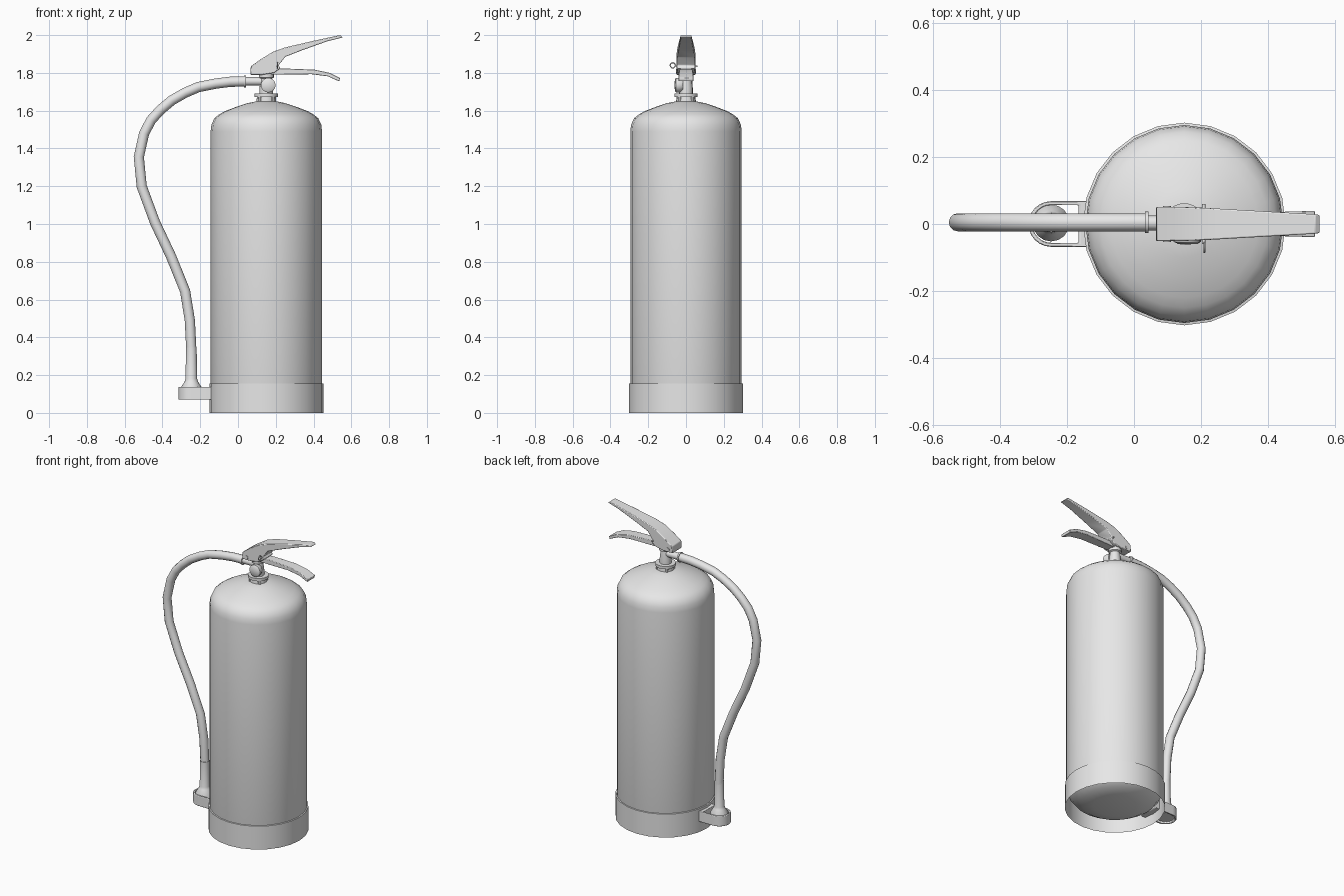
import bpy, bmesh, math
from mathutils import Vector, Matrix

cube = bpy.data.objects.get("Cube")
if cube:
    bpy.data.objects.remove(cube, do_unlink=True)

grey = bpy.data.materials.new("light_grey")
grey.use_nodes = True
grey.diffuse_color = (0.8, 0.8, 0.8, 1)
grey.node_tree.nodes["Principled BSDF"].inputs["Base Color"].default_value = (0.8, 0.8, 0.8, 1)

AXIS = 0.15        # tank centre line in x
HOSE_X = -0.247    # nozzle centre line in x


def finish(name, bm, angle=40, inward=False, bevel=0):
    """Turn a bmesh into a smooth-shaded object."""
    bmesh.ops.recalc_face_normals(bm, faces=bm.faces)
    if inward:
        bmesh.ops.reverse_faces(bm, faces=bm.faces)
    mesh = bpy.data.meshes.new(name)
    bm.to_mesh(mesh)
    bm.free()
    mesh.materials.append(grey)
    ob = bpy.data.objects.new(name, mesh)
    bpy.context.collection.objects.link(ob)
    if bevel:
        mod = ob.modifiers.new("soft_edges", 'BEVEL')
        mod.width, mod.segments, mod.limit_method = bevel, 2, 'ANGLE'
    bpy.ops.object.select_all(action='DESELECT')
    ob.select_set(True)
    bpy.context.view_layer.objects.active = ob
    bpy.ops.object.shade_smooth_by_angle(angle=math.radians(angle))
    return ob


def lathe(name, profile, centre=(AXIS, 0, 0), sides=24, axis='Z', **kw):
    """Revolve (radius, height) points around an axis through centre."""
    bm = bmesh.new()
    verts = [bm.verts.new((r, 0, h)) for r, h in profile]
    edges = [bm.edges.new(p) for p in zip(verts, verts[1:])]
    bmesh.ops.spin(bm, geom=verts + edges, cent=(0, 0, 0), axis=(0, 0, 1),
                   angle=math.tau, steps=sides, use_merge=True)
    bmesh.ops.remove_doubles(bm, verts=bm.verts, dist=0.0005)
    turn = {'Z': Matrix(), 'X': Matrix.Rotation(math.pi / 2, 4, 'Y'),
            'Y': Matrix.Rotation(math.pi / 2, 4, 'X')}[axis]
    bm.transform(Matrix.Translation(centre) @ turn)
    return finish(name, bm, **kw)


def tapered_plate(name, outline, width, **kw):
    """Extrude an (x, z) side outline across y, half-width given by width(x)."""
    bm = bmesh.new()
    sides = [[bm.verts.new((x, s * width(x), z)) for x, z in outline] for s in (-1, 1)]
    for loop in sides:
        bm.faces.new(loop)
    n = len(outline)
    for i in range(n):
        j = (i + 1) % n
        bm.faces.new((sides[0][i], sides[0][j], sides[1][j], sides[1][i]))
    return finish(name, bm, **kw)


# Tank with domed ends
lathe("tank", [(0, 0.01), (0.13, 0.015), (0.2, 0.03), (0.25, 0.06), (0.282, 0.1),
               (0.295, 0.155), (0.295, 1.49), (0.291, 1.525), (0.275, 1.56),
               (0.25, 1.58), (0.22, 1.597), (0.16, 1.62), (0.1, 1.64), (0.05, 1.65), (0, 1.65)])

# Thin open skirt around the foot
lathe("foot_skirt", [(0.302, 0), (0.302, 0.155), (0.293, 0.157)], inward=True)

# Neck, collar and valve
lathe("neck", [(0.055, 1.62), (0.05, 1.672), (0.062, 1.672), (0.062, 1.69), (0, 1.69)])
lathe("valve_body", [(0.036, 1.68), (0.036, 1.72), (0.03, 1.77), (0.04, 1.775),
                     (0.04, 1.80), (0, 1.80)], sides=16)
for k in range(4):
    a = math.pi / 4 + k * math.pi / 2
    lathe("collar_bolt", [(0, 1.64), (0.012, 1.64), (0.012, 1.68), (0, 1.68)],
          centre=(AXIS + 0.046 * math.cos(a), 0.046 * math.sin(a), 0), sides=8)

# Pressure gauge on the front of the valve
lathe("gauge", [(0, -0.02), (0.03, -0.02), (0.039, 0), (0.039, 0.018), (0.03, 0.024), (0, 0.026)],
      centre=(0.16, -0.035, 1.735), sides=16, axis='Y')

# Outlet pipe and hose coupling
lathe("outlet_pipe", [(0, -0.04), (0.022, -0.04), (0.022, 0.07), (0, 0.07)],
      centre=(0.08, 0.003, 1.755), sides=12, axis='X')
lathe("hose_coupling", [(0, -0.01), (0.032, -0.01), (0.032, 0), (0, 0)],
      centre=(0.043, 0.005, 1.755), sides=12, axis='X')

# Hose: a ring swept along a path
path = [Vector((x, 0.005, z)) for x, z in [
    (0.04, 1.755), (-0.04, 1.753), (-0.12, 1.743), (-0.21, 1.725), (-0.28, 1.695),
    (-0.35, 1.655), (-0.41, 1.605), (-0.46, 1.55), (-0.497, 1.48), (-0.525, 1.355),
    (-0.51, 1.2), (-0.44, 1.01), (-0.355, 0.83), (-0.28, 0.645), (-0.255, 0.49),
    (HOSE_X, 0.33)]]
bm = bmesh.new()
rings = []
for i, p in enumerate(path):
    t = (path[min(i + 1, len(path) - 1)] - path[max(i - 1, 0)]).normalized()
    side = Vector((0, 1, 0))
    up = t.cross(side)
    rings.append([bm.verts.new(p + 0.027 * (side * math.cos(a) + up * math.sin(a)))
                  for a in (k * math.tau / 12 for k in range(12))])
for a, b in zip(rings, rings[1:]):
    for k in range(12):
        bm.faces.new((a[k], a[k - 1], b[k - 1], b[k]))
bm.faces.new(rings[0])
bm.faces.new(rings[-1])
finish("hose", bm)

# Nozzle
lathe("nozzle", [(0, 0.345), (0.028, 0.345), (0.031, 0.18), (0.036, 0.165),
                 (0.055, 0.135), (0.055, 0.08), (0, 0.08)],
      centre=(HOSE_X, 0.003, 0), sides=16)

# Nozzle bracket: a rounded loop running back to the skirt
bm = bmesh.new()


def loop_outline(r, end):
    pts = [(HOSE_X + r * math.cos(a), r * math.sin(a))
           for a in (math.pi / 2 + k * math.pi / 12 for k in range(13))]
    return [(end, r)] + pts + [(end, -r)]


walls = []
for r, end in ((0.068, -0.11), (0.056, -0.165)):
    for z in (0.07, 0.138):
        walls.append([bm.verts.new((x, y, z)) for x, y in loop_outline(r, end)])
for a, b in ((0, 1), (2, 3), (0, 2), (1, 3)):
    n = len(walls[a])
    for k in range(n):
        bm.faces.new((walls[a][k], walls[a][k - 1], walls[b][k - 1], walls[b][k]))
finish("nozzle_bracket", bm, bevel=0.004)

# Squeeze lever
tapered_plate("upper_lever", [
    (0.065, 1.79), (0.068, 1.835), (0.12, 1.872), (0.185, 1.912), (0.25, 1.935),
    (0.4, 1.97), (0.54, 2.0), (0.555, 1.988), (0.475, 1.968), (0.34, 1.92),
    (0.25, 1.885), (0.215, 1.84), (0.225, 1.825), (0.19, 1.80), (0.13, 1.79)],
    lambda x: 0.051 if x < 0.16 else 0.051 - (x - 0.16) * 0.058, bevel=0.004)

# Carry handle
tapered_plate("carry_handle", [
    (0.14, 1.79), (0.16, 1.82), (0.25, 1.823), (0.405, 1.817), (0.485, 1.80),
    (0.54, 1.773), (0.536, 1.755), (0.475, 1.782), (0.39, 1.793)],
    lambda x: 0.026 + 0.03 * (x - 0.1), bevel=0.003)

# Pivot pin, safety pin and pull ring
for name, x, z, r, half in (("pivot_pin", 0.098, 1.808, 0.012, 0.054),
                            ("safety_pin", 0.208, 1.835, 0.005, 0.06)):
    lathe(name, [(0, -half), (r, -half), (r, half), (0, half)],
          centre=(x, 0, z), sides=10, axis='Y')
lathe("pull_ring", [(0.014 + 0.003 * math.cos(k * math.tau / 6), 0.003 * math.sin(k * math.tau / 6))
                    for k in range(7)],
      centre=(0.21, -0.07, 1.84), sides=12, axis='X')
